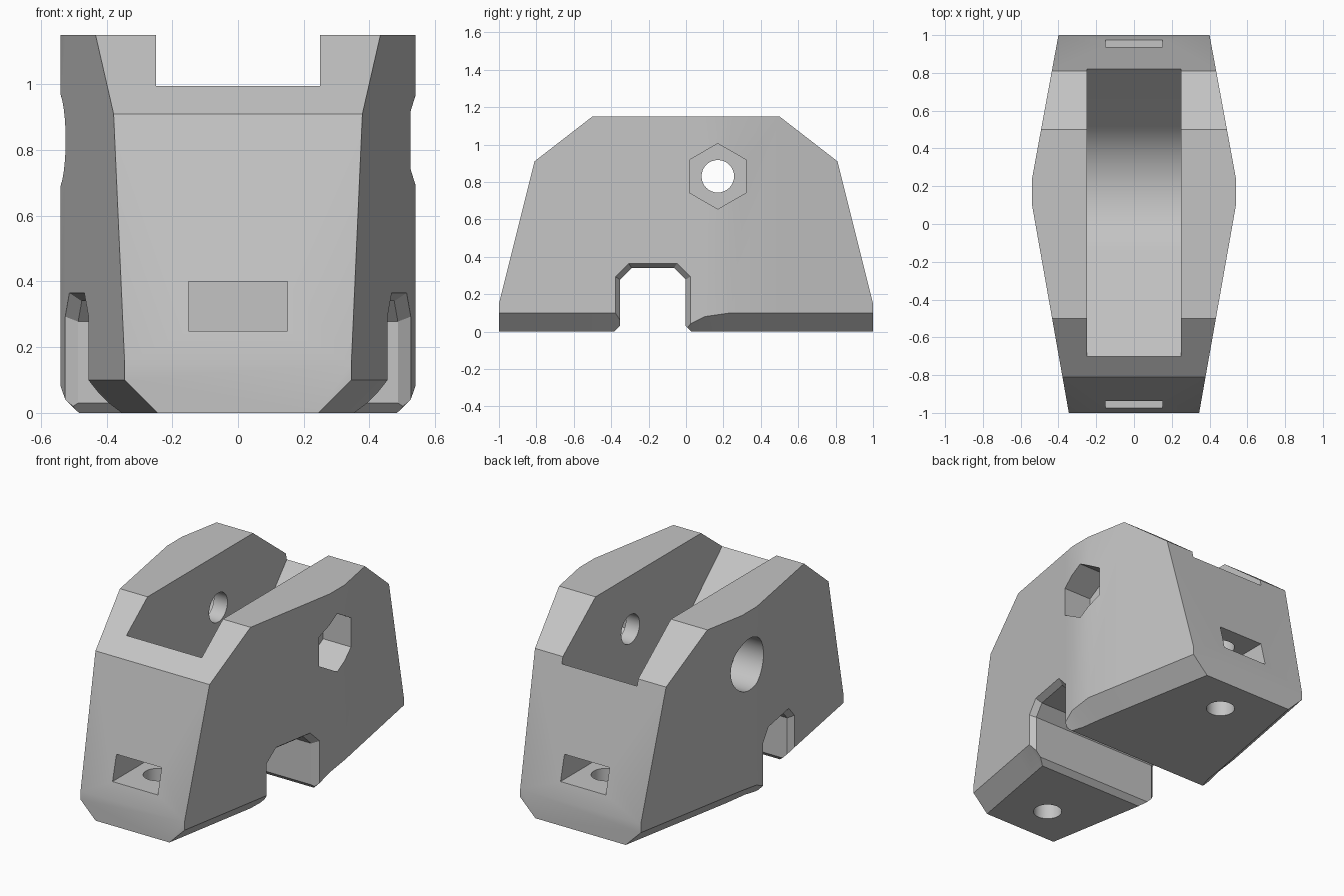
import bpy
import bmesh
from math import sin, cos, pi, radians

cube = bpy.data.objects.get("Cube")
if cube:
    bpy.data.objects.remove(cube, do_unlink=True)

grey = bpy.data.materials.new("plain grey")
grey.use_nodes = True
colour = (0.55, 0.55, 0.55, 1)
grey.diffuse_color = colour
grey.node_tree.nodes["Principled BSDF"].inputs["Base Color"].default_value = colour


def loft(name, rings):
    """Closed solid through rings that have equal point counts."""
    bm = bmesh.new()
    loops = [[bm.verts.new(p) for p in ring] for ring in rings]
    n = len(loops[0])
    bm.faces.new(loops[0])
    bm.faces.new(loops[-1])
    for a, b in zip(loops, loops[1:]):
        for i in range(n):
            j = (i + 1) % n
            bm.faces.new((a[i], a[j], b[j], b[i]))
    bmesh.ops.recalc_face_normals(bm, faces=bm.faces)
    mesh = bpy.data.meshes.new(name)
    bm.to_mesh(mesh)
    bm.free()
    mesh.materials.append(grey)
    obj = bpy.data.objects.new(name, mesh)
    bpy.context.collection.objects.link(obj)
    return obj


def prism(name, profile, x0, x1):
    """Extrude a y-z profile along x."""
    return loft(name, [[(x, y, z) for y, z in profile] for x in (x0, x1)])


def circle(cu, cv, r, sides, start=0.0):
    return [(cu + r * cos(start + 2 * pi * i / sides),
             cv + r * sin(start + 2 * pi * i / sides)) for i in range(sides)]


def half_width(y):
    return min(0.345 + 0.177 * (y + 1), 0.40 + 0.184 * (1 - y), 0.541)


# Body: sections along y with (y, top height, lower edge chamfer)
sections = [(-1, 0.15, 0.1), (-0.81, 0.91, 0.1), (-0.5, 1.15, 0.1),
            (-0.38, 1.15, 0.1), (0.02, 1.15, 0.04), (0.1, 1.15, 0.08),
            (0.24, 1.15, 0.1), (0.5, 1.15, 0.1), (0.81, 0.91, 0.1),
            (1, 0.15, 0.1)]
rings = []
for y, top, c in sections:
    w = half_width(y)
    rings.append([(-w, y, top), (-w, y, c), (c - w, y, 0),
                  (w - c, y, 0), (w, y, c), (w, y, top)])
body = loft("bracket_body", rings)
cutters = []

# Wheel groove: an arc around the axle with a straight ramp at each end
AXLE_Y, AXLE_Z, R = 0.17, 0.83, 0.46
low, high = radians(-42), radians(48.5)
arc = [low + (high - low) * i / 24 for i in range(25)]
groove = [(AXLE_Y + R * sin(a), AXLE_Z - R * cos(a)) for a in arc]
groove = [(-1.2, 1.445)] + groove + [(1.3, 1.413)]
cutters.append(prism("groove_cutter", groove, -0.25, 0.25))

# Axle hole with a nut pocket on one side and a round one on the other
cutters.append(prism("axle_cutter", circle(AXLE_Y, AXLE_Z, 0.087, 32), -0.8, 0.8))
cutters.append(prism("nut_pocket_cutter",
                     circle(AXLE_Y, AXLE_Z, 0.175, 6, pi / 2), 0.34, 0.8))
cutters.append(prism("head_pocket_cutter",
                     circle(AXLE_Y, AXLE_Z, 0.155, 40), -0.8, -0.34))


# Cross slot underneath, flared at both mouths
def slot_ring(side, grow, out):
    front, back, top = -0.353 - grow, -0.002 + grow, 0.34 + grow
    k = 0.062 + grow * 0.4
    pts = [(front, -0.1), (front, top - k), (front + k, top),
           (back - k, top), (back, top - k), (back, -0.1)]
    return [(side * (0.345 + 0.177 * (y + 1) + out), y, z) for y, z in pts]


cutters.append(loft("slot_cutter", [
    slot_ring(-1, 0.05, 0.035), slot_ring(-1, 0, -0.035),
    slot_ring(1, 0, -0.035), slot_ring(1, 0.05, 0.035)]))
cutters.append(prism("slot_bevel_cutter",
                     [(-0.393, -0.01), (-0.353, 0.03), (-0.002, 0.03), (0.038, -0.01)],
                     -0.7, 0.7))

# Nut slots and vertical screw holes at both ends
for s in (-1, 1):
    cutters.append(prism("end_slot_cutter",
                         [(s * 0.6, 0.25), (s * 1.2, 0.25), (s * 1.2, 0.4), (s * 0.6, 0.4)],
                         -0.15, 0.15))
    ring = circle(0, s * 0.76, 0.08, 32)
    cutters.append(loft("screw_hole_cutter",
                        [[(x, y, z) for x, y in ring] for z in (-0.1, 0.52)]))

# Cut the body, keep the result and drop the cutters
for cutter in cutters:
    cutter.hide_render = True
    mod = body.modifiers.new(cutter.name, "BOOLEAN")
    mod.operation = "DIFFERENCE"
    mod.solver = "EXACT"
    mod.object = cutter
depsgraph = bpy.context.evaluated_depsgraph_get()
cut_mesh = bpy.data.meshes.new_from_object(body.evaluated_get(depsgraph))
body.modifiers.clear()
body.data = cut_mesh
cut_mesh.materials.clear()
cut_mesh.materials.append(grey)
for cutter in cutters:
    bpy.data.objects.remove(cutter, do_unlink=True)

for obj in bpy.context.selected_objects:
    obj.select_set(False)
body.select_set(True)
bpy.context.view_layer.objects.active = body
bpy.ops.object.shade_smooth_by_angle(angle=radians(25))
